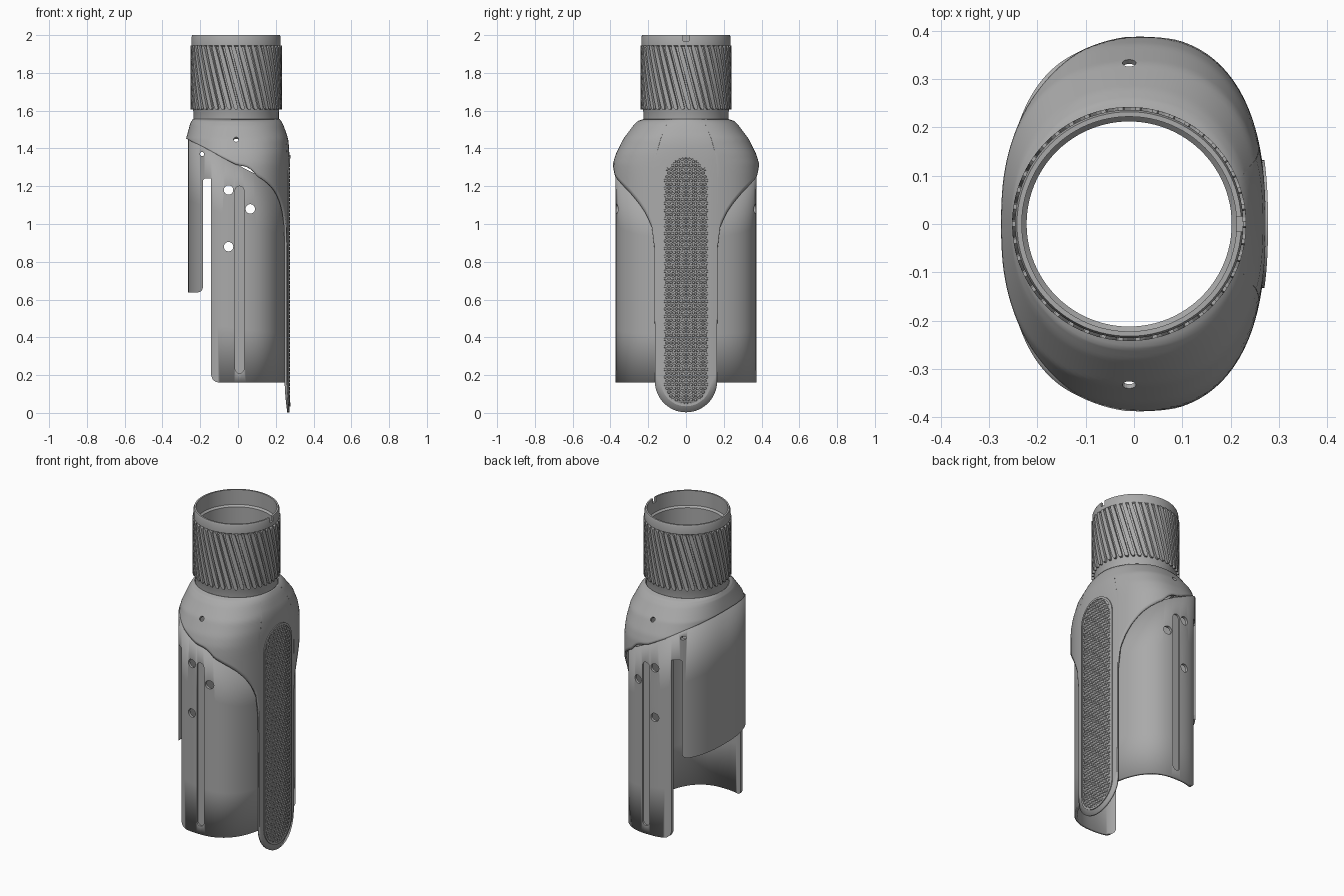
import bpy, bmesh
from math import sin, cos, pi, copysign, sqrt
from mathutils import Vector, Matrix

cube = bpy.data.objects.get("Cube")
if cube:
    bpy.data.objects.remove(cube)

grey = bpy.data.materials.new("metal_grey")
grey.use_nodes = True
grey.diffuse_color = (0.4, 0.4, 0.4, 1)
grey.node_tree.nodes["Principled BSDF"].inputs["Base Color"].default_value = (0.4, 0.4, 0.4, 1)

POWER = 2.5
NECK_X = -0.01
TAU = 2 * pi


def finish(name, bm, smooth=True):
    mesh = bpy.data.meshes.new(name)
    bm.to_mesh(mesh)
    bm.free()
    mesh.materials.append(grey)
    obj = bpy.data.objects.new(name, mesh)
    bpy.context.collection.objects.link(obj)
    if smooth:
        activate(obj)
        bpy.ops.object.shade_smooth_by_angle(angle=0.6)
    return obj


def activate(obj):
    bpy.ops.object.select_all(action='DESELECT')
    obj.select_set(True)
    bpy.context.view_layer.objects.active = obj


def apply_modifier(obj, kind, **settings):
    mod = obj.modifiers.new(kind.lower(), kind)
    for key, value in settings.items():
        setattr(mod, key, value)
    activate(obj)
    bpy.ops.object.modifier_apply(modifier=mod.name)


def cut(obj, bm):
    bmesh.ops.recalc_face_normals(bm, faces=bm.faces)
    cutter = finish("cutter", bm, False)
    cutter.hide_render = True
    apply_modifier(obj, 'BOOLEAN', operation='DIFFERENCE', object=cutter, solver='EXACT')
    bpy.data.objects.remove(cutter)


def interp(points, v):
    if v <= points[0][0]:
        return points[0][1]
    for (a, p), (b, q) in zip(points, points[1:]):
        if v <= b:
            return p + (q - p) * (v - a) / (b - a)
    return points[-1][1]


def oval(a, rx, ry):
    c, s = cos(a), sin(a)
    return (copysign(abs(c) ** (2 / POWER), c) * rx,
            copysign(abs(s) ** (2 / POWER), s) * ry)


def grid(columns):
    """Skin a closed ring of equally long columns of points."""
    bm = bmesh.new()
    cols = [[bm.verts.new(p) for p in col] for col in columns]
    for left, right in zip(cols, cols[1:] + cols[:1]):
        for j in range(len(left) - 1):
            bm.faces.new((left[j], left[j + 1], right[j + 1], right[j]))
    return bm


def prism(points, y0, y1):
    """Extrude an x-z outline along y."""
    bm = bmesh.new()
    face = bm.faces.new([bm.verts.new((x, y0, z)) for x, z in points])
    new = bmesh.ops.extrude_face_region(bm, geom=[face])["geom"]
    bmesh.ops.translate(bm, vec=(0, y1 - y0, 0),
                        verts=[v for v in new if isinstance(v, bmesh.types.BMVert)])
    return bm


def capsule(half_width, low, high, n=16):
    """Outline of a vertical slot with round ends."""
    arcs = [(high - half_width, 0), (low + half_width, pi)]
    return [(half_width * cos(s + pi * k / n), z + half_width * sin(s + pi * k / n))
            for z, s in arcs for k in range(n + 1)]


# Hood: round at the neck, oval below, with a long tongue down the +x side
HOOD_X, HOOD_Y, TONGUE, TOP = 0.272, 0.39, 0.165, 1.555
bulge_x = [(1.38, 1), (1.45, 0.9), (1.53, 0.4), (TOP, 0.1)]
bulge_y = [(1.27, 1), (1.32, 0.98), (1.37, 0.89), (1.45, 0.65), (1.52, 0.33), (1.545, 0.18), (TOP, 0)]
shoulder = [(0.165, 0.85), (0.175, 0.97), (0.21, 1.05), (0.25, 1.11),
            (0.3, 1.17), (0.35, 1.22), (0.375, 1.25), (0.39, 1.31)]


def hood_edge(x, y):
    if x <= 0:
        return 1.31 - 0.51 * x
    if abs(y) <= TONGUE + 0.0001:
        return TONGUE - sqrt(max(0, TONGUE ** 2 - y * y)) + 0.003
    return interp(shoulder, abs(y))


def hood_column(a, rows=28):
    rx = HOOD_X if cos(a) > 0 else 0.28
    ox, oy = oval(a, rx, HOOD_Y)
    low, col = hood_edge(ox, oy), []
    for j in range(rows + 1):
        z = TOP + (low - TOP) * (j / rows) ** 1.7
        fx, fy = interp(bulge_x, z), interp(bulge_y, z)
        cx, cy = NECK_X + 0.226 * cos(a), 0.226 * sin(a)
        col.append((cx + (ox - cx) * fx, cy + (oy - cy) * fy, z))
    return col


def angle_at(y):
    s = (abs(y) / HOOD_Y) ** (POWER / 2)
    return copysign(Vector((sqrt(1 - s * s), s)).angle_signed(Vector((1, 0))), y)


angles = [TAU * (k + 0.5) / 120 for k in range(120)]
for k in range(-12, 13):
    angles.append(angle_at(TONGUE * sin(pi * k / 24)) % TAU)
angles += [angle_at(s * (TONGUE + 0.001)) % TAU for s in (1, -1)]
hood = finish("hood", grid([hood_column(a) for a in sorted(angles)]))
apply_modifier(hood, 'SOLIDIFY', thickness=0.012, offset=-1)
for side in (1, -1):
    bm = bmesh.new()
    turn = Matrix.Rotation(-side * pi / 4, 4, 'X')
    bmesh.ops.create_cone(bm, cap_ends=True, segments=20, radius1=0.014, radius2=0.014,
                          depth=0.12, matrix=Matrix.Translation((NECK_X, side * 0.335, 1.45)) @ turn)
    cut(hood, bm)

# Sleeve: oval shell under the hood
SLEEVE_BOTTOM = 0.16
columns = []
for k in range(128):
    x, y = oval(TAU * (k + 0.5) / 128, 0.258, 0.373)
    top = 1.315 - 0.51 * x
    columns.append([(x - 0.006, y, top + (SLEEVE_BOTTOM - top) * j / 4) for j in range(5)])
sleeve = finish("sleeve", grid(columns))
apply_modifier(sleeve, 'SOLIDIFY', thickness=0.016, offset=-1)

# Open the -x side, leaving a short back plate between two gaps
cut(sleeve, prism([(-0.4, 0), (-0.09, 0), (-0.09, 0.158), (-0.12, 0.165), (-0.135, 0.178),
                   (-0.142, 0.2), (-0.142, 1.24), (-0.178, 1.24), (-0.185, 1.232),
                   (-0.185, 0.665), (-0.193, 0.645), (-0.21, 0.638), (-0.4, 0.638)], -0.5, 0.5))

# Round holes through both panels
for x, z, r in ((-0.05, 1.18, 0.025), (0.065, 1.08, 0.025), (-0.05, 0.88, 0.025), (-0.19, 1.37, 0.011)):
    ring = [(x + r * cos(TAU * k / 24), z + r * sin(TAU * k / 24)) for k in range(24)]
    cut(sleeve, prism(ring, -0.5, 0.5))

# Long grooves on both panels
groove = [(x + 0.008, z) for x, z in capsule(0.023, 0.21, 1.2)]
for side in (1, -1):
    cut(sleeve, prism(groove, side * 0.362, side * 0.45))


# Grip pad: raised rim and rows of small studs on the tongue
def on_tongue(y, z, lift):
    return (HOOD_X * (1 - (abs(y) / HOOD_Y) ** POWER) ** (1 / POWER) + lift, y, z)


outer, inner = capsule(0.132, 0.035, 1.365, 24), capsule(0.12, 0.047, 1.353, 24)
rim = []
for (yo, zo), (yi, zi) in zip(outer, inner):
    rim.append([on_tongue(yo, zo, -0.004), on_tongue(yo, zo, 0.005),
                on_tongue(yi, zi, 0.005), on_tongue(yi, zi, -0.004)])
bm = grid(rim)
bmesh.ops.recalc_face_normals(bm, faces=bm.faces)
finish("grip_rim", bm)

bm = bmesh.new()
STEP = 0.02
for row in range(66):
    z = 0.05 + row * STEP
    for col in range(-6, 7):
        y = (col + 0.5 * (row % 2)) * STEP
        reach = max(0, 0.157 - z, z - 1.243)
        if y * y + reach * reach > 0.112 ** 2:
            continue
        rings = []
        for size, lift in ((0.0095, -0.002), (0.0065, 0.004)):
            rings.append([bm.verts.new(on_tongue(y + size * cos(TAU * k / 6 + pi / 6),
                                                 z + size * sin(TAU * k / 6 + pi / 6), lift))
                          for k in range(6)])
        bm.faces.new(rings[1])
        for k in range(6):
            n = (k + 1) % 6
            bm.faces.new((rings[0][k], rings[0][n], rings[1][n], rings[1][k]))
finish("grip_studs", bm, False)

# Neck: stepped tube with a notch in the top rim
profile = [(0.212, 1.53), (0.212, 1.9), (0.222, 1.91), (0.222, 2.0), (0.232, 2.0), (0.236, 1.99),
           (0.236, 1.945), (0.228, 1.94), (0.228, 1.6), (0.226, 1.595), (0.226, 1.53), (0.212, 1.53)]
bm = grid([[(NECK_X + r * cos(TAU * k / 96), r * sin(TAU * k / 96), z) for r, z in profile]
           for k in range(96)])
bmesh.ops.remove_doubles(bm, verts=bm.verts, dist=0.0001)
bmesh.ops.recalc_face_normals(bm, faces=bm.faces)
neck = finish("neck_tube", bm)
bm = bmesh.new()
bmesh.ops.create_cube(bm, size=1, matrix=Matrix.Translation((0.22, 0, 2))
                      @ Matrix.Diagonal((0.1, 0.03, 0.06, 1)))
cut(neck, bm)

# Slanted ribs around the neck
RIBS, LOW, HIGH, TWIST = 42, 1.605, 1.945, 0.38
bm = bmesh.new()
for i in range(RIBS):
    sections = []
    for t, w in ((0, 0.4), (0.03, 0.9), (0.2, 1), (0.4, 1), (0.6, 1), (0.8, 1), (0.97, 0.9), (1, 0.4)):
        a, z = TAU * i / RIBS + TWIST * t, HIGH + (LOW - HIGH) * t
        sections.append([bm.verts.new((NECK_X + r * cos(a + d * w), r * sin(a + d * w), z))
                         for d, r in ((-0.055, 0.225), (-0.05, 0.242), (0.05, 0.242), (0.055, 0.225))])
    for p, q in zip(sections, sections[1:]):
        for k in range(3):
            bm.faces.new((p[k], q[k], q[k + 1], p[k + 1]))
    bm.faces.new(sections[0])
    bm.faces.new(sections[-1][::-1])
bmesh.ops.recalc_face_normals(bm, faces=bm.faces)
finish("neck_ribs", bm, False)
